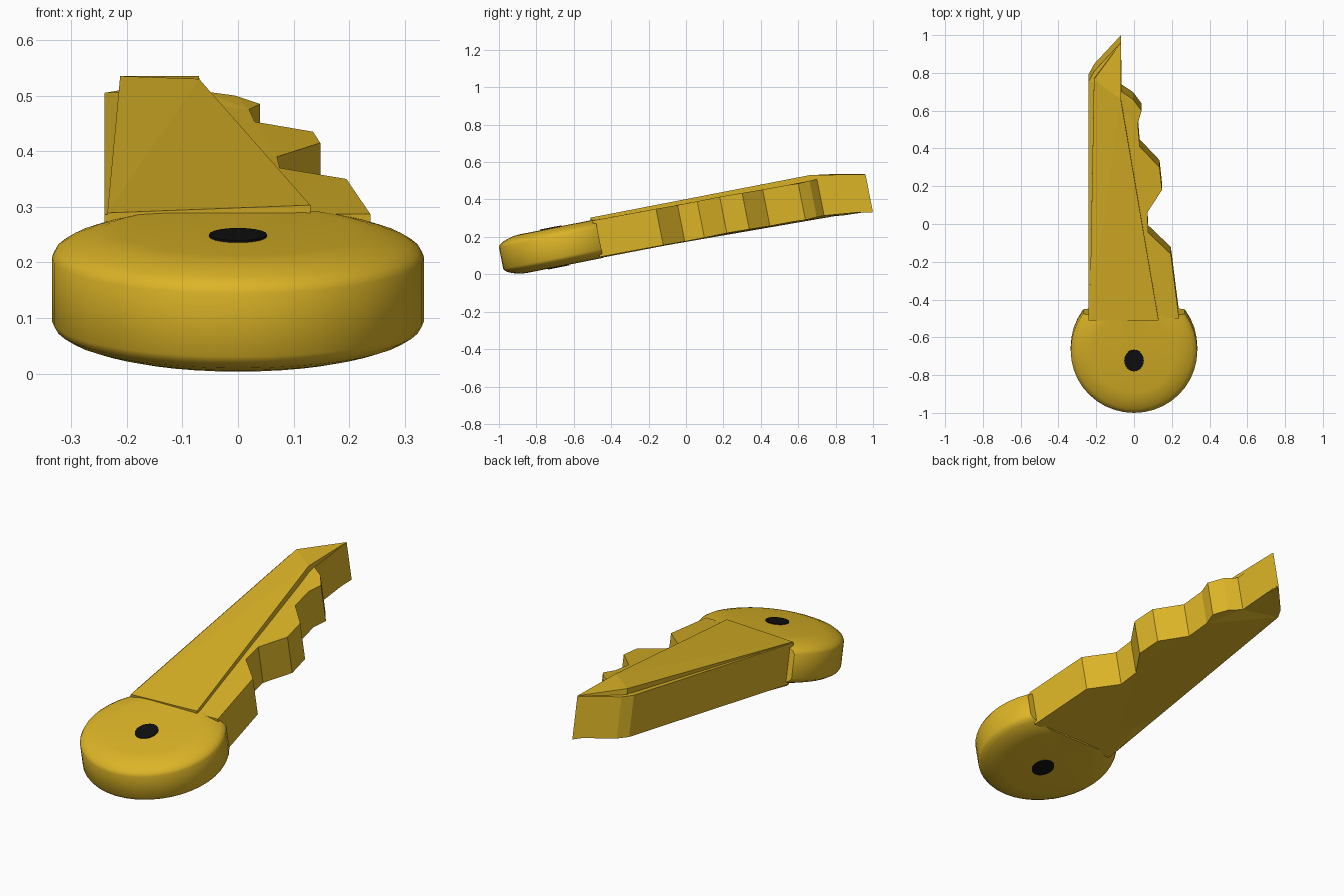
import bpy, bmesh, math
from mathutils import Matrix, Vector

if "Cube" in bpy.data.objects:
    bpy.data.objects.remove(bpy.data.objects["Cube"])

TILT = math.radians(11.2)


def material(name, color):
    m = bpy.data.materials.new(name)
    m.diffuse_color = color
    m.use_nodes = True
    m.node_tree.nodes["Principled BSDF"].inputs["Base Color"].default_value = m.diffuse_color
    return m


gold = material("gold", (0.72, 0.46, 0.02, 1))
black = material("black", (0.005, 0.005, 0.005, 1))


def finish(bm, name, mat):
    bmesh.ops.recalc_face_normals(bm, faces=bm.faces)
    me = bpy.data.meshes.new(name)
    bm.to_mesh(me)
    bm.free()
    me.materials.append(mat)
    ob = bpy.data.objects.new(name, me)
    bpy.context.collection.objects.link(ob)
    return ob


def tilted_prism(name, outline, drop):
    """Extrude an outline of top points down at right angles to the key."""
    bm = bmesh.new()
    top = [bm.verts.new(p) for p in outline]
    face = bm.faces.new(top)
    new = bmesh.ops.extrude_face_region(bm, geom=[face], use_keep_orig=True)["geom"]
    low = [v for v in new if isinstance(v, bmesh.types.BMVert)]
    bmesh.ops.translate(bm, verts=low, vec=(0, drop * math.sin(TILT), -drop * math.cos(TILT)))
    bmesh.ops.triangulate(bm, faces=[f for f in bm.faces if len(f.verts) > 4])
    return finish(bm, name, gold)


# Round head: lathed profile with softened rims, trimmed where the blade begins
half = [(0.335, 0.058), (0.327, 0.072), (0.308, 0.084), (0.28, 0.094), (0.25, 0.102), (0.215, 0.105), (0, 0.105)]
profile = [(r, -w) for r, w in reversed(half)] + half
bm = bmesh.new()
pts = [bm.verts.new((r, 0, w)) for r, w in profile]
edges = [bm.edges.new(pair) for pair in zip(pts, pts[1:])]
bmesh.ops.spin(bm, geom=pts + edges, cent=(0, 0, 0), axis=(0, 0, 1), angle=2 * math.pi, steps=40)
bmesh.ops.remove_doubles(bm, verts=bm.verts, dist=1e-4)
cut = bmesh.ops.bisect_plane(bm, geom=bm.verts[:] + bm.edges[:] + bm.faces[:],
                             plane_co=(0, 0.2, 0), plane_no=(0, 1, 0), clear_outer=True)
bmesh.ops.holes_fill(bm, edges=[e for e in cut["geom_cut"] if isinstance(e, bmesh.types.BMEdge)])
head_frame = Matrix.Translation((0, -0.66, 0.152)) @ Matrix.Rotation(TILT, 4, 'X')
bm.transform(head_frame)
head = finish(bm, "head", gold)
bpy.context.view_layer.objects.active = head
head.select_set(True)
bpy.ops.object.shade_smooth_by_angle(angle=math.radians(35))

# Black ring hole, shown as a pin running through the head
bm = bmesh.new()
bmesh.ops.create_cone(bm, cap_ends=True, segments=20, radius1=0.052, radius2=0.052, depth=0.218)
bmesh.ops.scale(bm, vec=(1, 1.12, 1), verts=bm.verts)
bm.transform(head_frame @ Matrix.Translation((0, -0.043, 0)))
finish(bm, "ring_hole", black)

# Toothed blade: left back edge, pointed tip, then teeth back to the head
blade = [(-0.24, -0.51, 0.286), (-0.24, 0.755, 0.505), (-0.21, 0.81, 0.51), (-0.07, 0.96, 0.533),
         (-0.065, 0.70, 0.508), (-0.005, 0.66, 0.50), (0.04, 0.60, 0.485), (0.02, 0.53, 0.475),
         (0.03, 0.41, 0.453), (0.135, 0.30, 0.435), (0.148, 0.18, 0.415), (0.07, 0.06, 0.39),
         (0.075, -0.045, 0.37), (0.195, -0.16, 0.35), (0.238, -0.50, 0.287)]
tilted_prism("toothed_blade", blade, 0.198)

# Tapering raised core, standing slightly proud of the blade above and below
core = [(-0.235, -0.51, 0.289), (-0.212, 0.765, 0.535), (-0.07, 0.958, 0.535),
        (-0.07, 0.66, 0.53), (0.13, -0.51, 0.303)]
tilted_prism("raised_core", core, 0.208)
